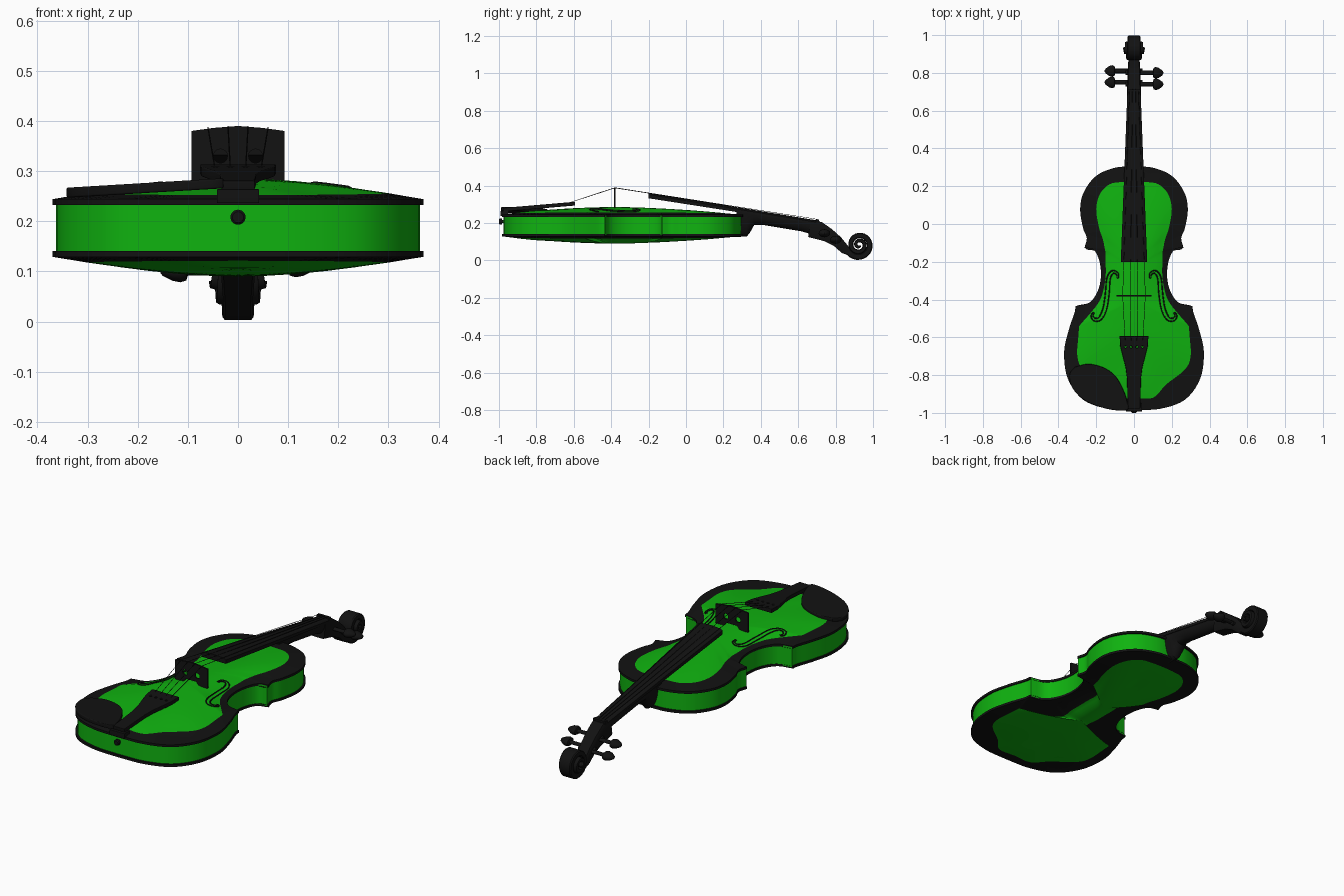
import bpy, bmesh, math
from math import sin, cos, pi, radians
from mathutils import Vector
from mathutils.bvhtree import BVHTree

if "Cube" in bpy.data.objects:
    bpy.data.objects.remove(bpy.data.objects["Cube"])

def material(name, rgb):
    m = bpy.data.materials.new(name)
    m.diffuse_color = (*rgb, 1)
    m.use_nodes = True
    m.node_tree.nodes["Principled BSDF"].inputs["Base Color"].default_value = m.diffuse_color
    return m

BLACK = material("black", (0.006, 0.006, 0.006))
GREEN = material("green", (0.005, 0.45, 0.005))

def add_object(name, data, mats):
    ob = bpy.data.objects.new(name, data)
    bpy.context.collection.objects.link(ob)
    for m in mats:
        data.materials.append(m)
    return ob

def loft(name, rings, mats=(BLACK,), caps=True, green_from=None):
    """Skin a list of closed rings that all have the same point count."""
    bm = bmesh.new()
    vs = [[bm.verts.new(p) for p in r] for r in rings]
    n = len(vs[0])
    for k in range(len(vs) - 1):
        for i in range(n):
            j = (i + 1) % n
            f = bm.faces.new((vs[k][i], vs[k][j], vs[k + 1][j], vs[k + 1][i]))
            f.material_index = int(green_from is not None and k >= green_from)
    if caps:
        bm.faces.new(vs[0])
        bm.faces.new(vs[-1])
    bmesh.ops.remove_doubles(bm, verts=bm.verts, dist=1e-5)
    bmesh.ops.recalc_face_normals(bm, faces=bm.faces)
    tree = BVHTree.FromBMesh(bm)
    me = bpy.data.meshes.new(name)
    bm.to_mesh(me)
    bm.free()
    add_object(name, me, mats)
    return tree

def spline(pts, sub=5):
    """Catmull-Rom samples through the points, without the last one."""
    p = [Vector(q) for q in pts]
    p = [2 * p[0] - p[1]] + p + [2 * p[-1] - p[-2]]
    out = []
    for a, b, c, d in zip(p, p[1:], p[2:], p[3:]):
        for k in range(sub):
            t = k / sub
            out.append(0.5 * (2 * b + (c - a) * t + (2 * a - 5 * b + 4 * c - d) * t * t
                              + (3 * b - a - 3 * c + d) * t ** 3))
    return out

def full_loop(segments):
    """Right half outline from sharp-cornered segments, mirrored to a closed loop."""
    right = [q for s in segments for q in spline(s)] + [Vector(segments[-1][-1])]
    return right + [Vector((-q.x, q.y)) for q in right[-2:0:-1]]

def flat(name, outline, holes=(), half=0.005, bevel=0.0, loc=(0, 0, 0), rot=(0, 0, 0)):
    """Flat plate with round holes given as (x, y, r)."""
    cu = bpy.data.curves.new(name, 'CURVE')
    cu.dimensions, cu.fill_mode = '2D', 'BOTH'
    cu.extrude, cu.bevel_depth = half, bevel
    loops = [outline] + [[(x + r * cos(a * pi / 8), y + r * sin(a * pi / 8)) for a in range(16)]
                         for x, y, r in holes]
    for lp in loops:
        s = cu.splines.new('POLY')
        s.points.add(len(lp) - 1)
        for pt, q in zip(s.points, lp):
            pt.co = (q[0], q[1], 0, 1)
        s.use_cyclic_u = True
    ob = add_object(name, cu, (BLACK,))
    ob.location, ob.rotation_euler = loc, rot

def wire(name, pts, r, cyclic=False):
    cu = bpy.data.curves.new(name, 'CURVE')
    cu.dimensions, cu.bevel_depth, cu.bevel_resolution = '3D', r, 1
    s = cu.splines.new('POLY')
    s.points.add(len(pts) - 1)
    for pt, q in zip(s.points, pts):
        pt.co = (*q, 1)
    s.use_cyclic_u = cyclic
    add_object(name, cu, (BLACK,))

# Body outline and the inner colour panels (right half, top to bottom)
outline = full_loop([
    [(0, .305), (.1, .298), (.2, .255), (.265, .17), (.285, .08), (.27, -.02), (.25, -.075), (.262, -.125)],
    [(.262, -.125), (.215, -.135), (.185, -.19), (.175, -.27), (.19, -.35), (.235, -.415), (.31, -.435)],
    [(.31, -.435), (.315, -.47), (.345, -.56), (.37, -.68), (.35, -.82), (.27, -.93), (.14, -.978), (0, -.985)]])
panel_up = [(0, .225), (.07, .222), (.13, .21), (.18, .16), (.2, .08), (.185, -.02), (.165, -.08), (.155, -.13)]
panel_low = [(.29, -.54), (.292, -.56), (.295, -.6), (.3, -.7), (.27, -.77), (.17, -.85), (.1, -.92), (0, -.92)]
top_waist = [(.155, -.13), (.15, -.16), (.15, -.21), (.15, -.27), (.16, -.34), (.19, -.42), (.29, -.54)]
back_waist = [(.155, -.13), (.12, -.14), (.08, -.19), (.08, -.27), (.08, -.38), (.09, -.48), (.29, -.54)]

def arched_plate(name, waist, z_in, z_out, arch):
    panel = full_loop([panel_up, waist, panel_low])
    rings = [[(p.x * .95, p.y * .95 - .017, z_in) for p in outline],
             [(p.x, p.y, z_in) for p in outline],
             [(p.x, p.y, z_out) for p in outline]]
    for u in (0, .2, .4, .6, .8, 1):
        ring = []
        for p, g in zip(outline, panel):
            ys = -.7 + (p.y + .985) / 1.29 * .7
            q = g.lerp(Vector((0, ys)), u)
            t = .2 + .8 * u
            lift = arch * (1 - .5 * ((ys + .38) / .38) ** 2) * sin(t * pi / 2)
            ring.append((q.x, q.y, z_out + lift))
        rings.append(ring)
    return loft(name, rings, (BLACK, GREEN), False, 3)

top_tree = arched_plate("top_plate", top_waist, .232, .244, .041)
arched_plate("back_plate", back_waist, .141, .129, -.039)
loft("ribs", [[(p.x * .98, (p.y + .34) * .985 - .34, z) for p in outline] for z in (.135, .24)], (GREEN,), False)

# Sound holes, drawn as raised outlines on the top
centre = spline([(.085, -.285), (.09, -.262), (.115, -.255), (.135, -.29), (.142, -.37), (.155, -.45),
                 (.18, -.5), (.21, -.505), (.222, -.485), (.21, -.465)], 4)
left, right = [], []
for i, p in enumerate(centre):
    d = (centre[min(i + 1, len(centre) - 1)] - centre[max(i - 1, 0)]).normalized()
    w = .003 + .007 * sin(pi * i / (len(centre) - 1))
    left.append(p + w * Vector((-d.y, d.x)))
    right.append(p - w * Vector((-d.y, d.x)))
for side, s in (("right", 1), ("left", -1)):
    pts = []
    for p in left + right[::-1]:
        hit = top_tree.ray_cast(Vector((s * p.x, p.y, 1)), Vector((0, 0, -1)))[0]
        pts.append((s * p.x, p.y, hit.z if hit else .25))
    wire("sound_hole_" + side, pts, .0035, True)

# Fingerboard and neck
def board(y):
    t = (y + .2) / .9
    return .07 - .035 * t, .362 - .148 * t, .03 - .008 * t    # half width, top z, thickness

rings = []
for y in (-.2, .7):
    w, z, h = board(y)
    rings.append([(w, y, z - h)] + [(w * cos(a * pi / 8), y, z - .01 + .01 * sin(a * pi / 8)) for a in range(9)]
                 + [(-w, y, z - h)])
loft("fingerboard", rings)
rings = []
for y, bottom in ((.27, .125), (.325, .128), (.343, .15), (.365, .19), (.42, .188), (.62, .155), (.7, .13)):
    w, z, h = board(y)
    rings.append([(w * .92 * cos(a * pi / 12), y, z - h - (z - h - bottom) * sin(a * pi / 12)) for a in range(13)])
loft("neck", rings)

# Pegbox running into the spiral scroll: (y, z, half thickness, half width)
path = [(.66, .168, .044, .036), (.71, .16, .048, .036), (.76, .135, .038, .035),
        (.81, .1, .03, .033), (.85, .058, .025, .03)]
steps = 56
for k in range(steps + 1):
    t = k / steps
    a = radians(215 + 830 * t)
    r = .068 * (1 - t) + .006 * t
    path.append((.925 + r * cos(a), .083 + r * sin(a), .017 - .01 * t, .029 + .029 * t))
rings = []
for i, (y, z, h, w) in enumerate(path):
    a, b = path[max(i - 1, 0)], path[min(i + 1, len(path) - 1)]
    d = Vector((b[0] - a[0], b[1] - a[1])).normalized()
    ring = []
    for u, v in ((1, .7), (.85, 1), (-.85, 1), (-1, .7), (-1, -.7), (-.85, -1), (.85, -1), (1, -.7)):
        ring.append((u * w, y - d.y * v * h, z + d.x * v * h))
    rings.append(ring)
loft("pegbox_and_scroll", rings)

# Tuning pegs
peg = [(-.045, .012), (.1, .012), (.103, .026), (.115, .031), (.13, .027), (.15, .013), (.155, .004)]
for i, (y, z, s) in enumerate(((.81, .1, -1), (.8, .11, 1), (.75, .14, -1), (.74, .145, 1))):
    loft(f"peg_{i + 1}", [[(s * x, y + r * cos(a * pi / 8), z + .7 * r * sin(a * pi / 8)) for a in range(16)]
                          for x, r in peg])

# End button
loft("end_button", [[(r * cos(a * pi / 12), y, .208 + r * sin(a * pi / 12)) for a in range(24)]
                    for y, r in ((-.96, .009), (-.984, .009), (-.985, .015), (-.996, .015), (-1, .011))])

# Bridge
flat("bridge", [(-.093, .28), (-.093, .38), (-.05, .386), (0, .39), (.05, .386), (.093, .38), (.093, .28),
                (.045, .28), (.03, .298), (-.03, .298), (-.045, .28)],
     [(-.035, .33, .014), (.035, .33, .014)], .004, 0, (0, -.38, 0), (pi / 2, 0, 0))

# Tailpiece, saddle and chin rest
half = [(.073, .19), (.07, .14), (.058, .09), (.042, .03), (.034, -.03), (.03, -.19)]
flat("tailpiece", half + [(-x, y) for x, y in half[::-1]],
     [(x, .135, .009) for x in (-.045, -.015, .015, .045)], .007, .003, (0, -.785, .287), (.085, 0, 0))
flat("saddle", [(-.04, -.99), (.04, -.99), (.04, -.95), (-.04, -.95)], (), .012, .002, (0, 0, .25))
rest = spline([(-.31, -.76), (-.24, -.745), (-.16, -.765), (-.1, -.81), (-.06, -.88), (-.04, -.94), (-.04, -.982),
               (-.14, -.975), (-.25, -.935), (-.32, -.87), (-.338, -.8), (-.31, -.76)])
flat("chin_rest", [(p.x + .19, p.y + .86) for p in rest], (), .006, .004, (-.19, -.86, .266), (0, -.06, 0))

# Strings
for i, k in enumerate((-1.5, -.5, .5, 1.5)):
    wire(f"string_{i + 1}", [(k * .03, -.65, .3), (k * .04, -.38, .39 - .002 * abs(k)), (k * .016, .7, .22),
                             (k * .012, .76, .165)], .0013)
flat("nut", [(-.035, .695), (.035, .695), (.035, .712), (-.035, .712)], (), .012, 0, (0, 0, .206))

# Turn curves into meshes and shade smoothly
for ob in bpy.data.objects:
    ob.select_set(True)
bpy.context.view_layer.objects.active = bpy.data.objects["bridge"]
bpy.ops.object.convert(target='MESH')
bpy.ops.object.shade_smooth_by_angle(angle=radians(35))
